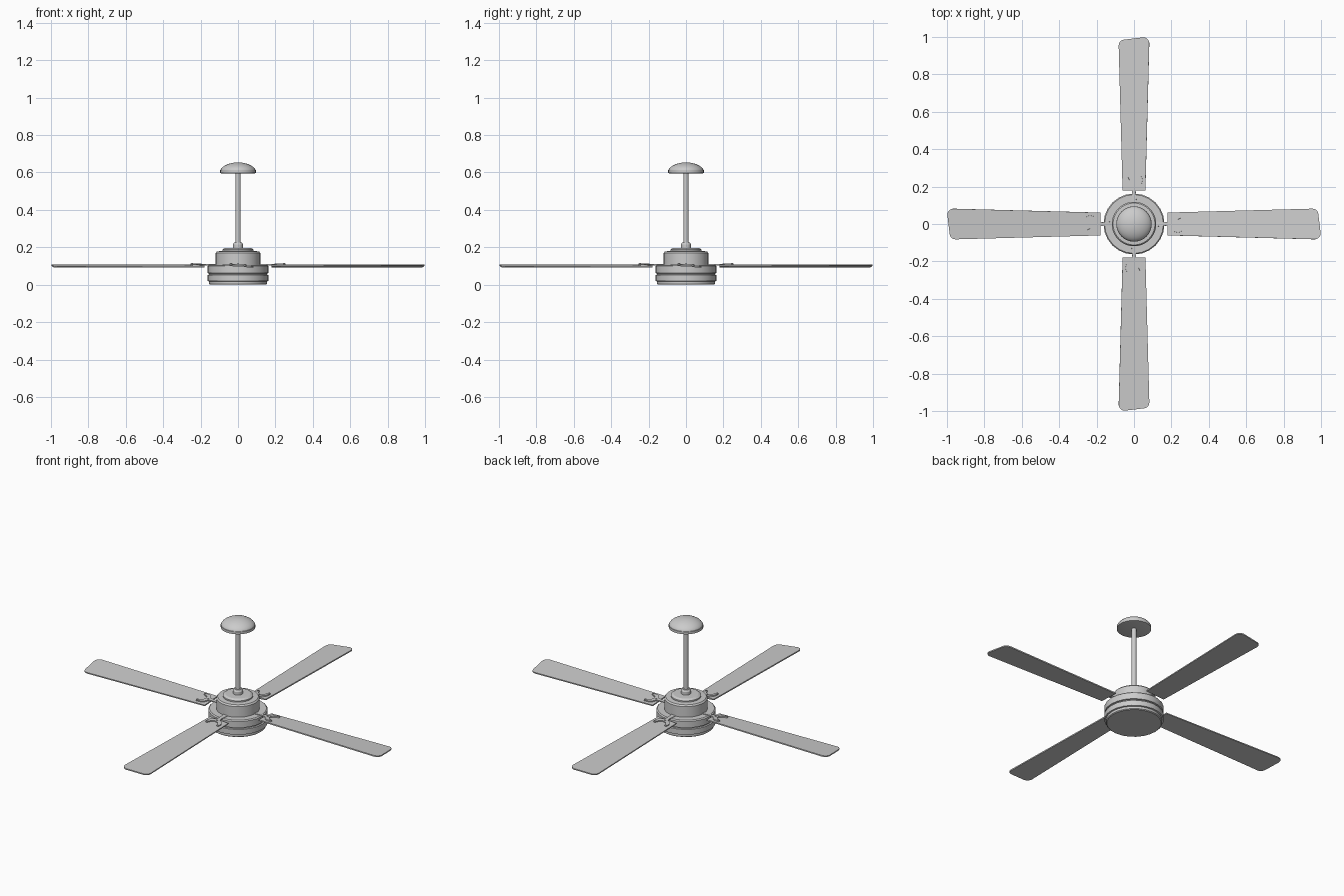
import bpy, bmesh, math
from mathutils import Matrix

if "Cube" in bpy.data.objects:
    bpy.data.objects.remove(bpy.data.objects["Cube"], do_unlink=True)

mat = bpy.data.materials.new("satin_grey")
mat.use_nodes = True
GREY = (0.6, 0.6, 0.6, 1)
mat.diffuse_color = GREY
mat.node_tree.nodes["Principled BSDF"].inputs["Base Color"].default_value = GREY


def finish(name, bm, angle=30):
    bmesh.ops.recalc_face_normals(bm, faces=bm.faces)
    mesh = bpy.data.meshes.new(name)
    bm.to_mesh(mesh)
    bm.free()
    obj = bpy.data.objects.new(name, mesh)
    bpy.context.collection.objects.link(obj)
    mesh.materials.append(mat)
    bpy.ops.object.select_all(action="DESELECT")
    obj.select_set(True)
    bpy.context.view_layer.objects.active = obj
    bpy.ops.object.shade_smooth_by_angle(angle=math.radians(angle))
    return obj


def lathe(name, profile, sides):
    """Turn (radius, height) points around z and cap both ends."""
    bm = bmesh.new()
    rings = []
    for r, z in profile:
        rings.append([bm.verts.new((r * math.cos(a), r * math.sin(a), z))
                      for a in (math.tau * i / sides for i in range(sides))])
    for low, high in zip(rings, rings[1:]):
        for i in range(sides):
            j = (i + 1) % sides
            bm.faces.new((low[i], low[j], high[j], high[i]))
    bm.faces.new(rings[0])
    bm.faces.new(rings[-1])
    return finish(name, bm)


def plate(name, outline, z, thick, turn, pitch):
    """Extrude a flat outline, pitch it about x, lift it and turn it about z."""
    bm = bmesh.new()
    face = bm.faces.new([bm.verts.new((x, y, -thick / 2)) for x, y in outline])
    new = bmesh.ops.extrude_face_region(bm, geom=[face])["geom"]
    bmesh.ops.translate(bm, vec=(0, 0, thick),
                        verts=[v for v in new if isinstance(v, bmesh.types.BMVert)])
    move = Matrix.Rotation(turn, 4, "Z") @ Matrix.Translation((0, 0, z)) @ Matrix.Rotation(pitch, 4, "X")
    bmesh.ops.transform(bm, matrix=move, verts=bm.verts)
    return finish(name, bm)


def arc(cx, cy, r, start, end, steps=6):
    angles = [math.radians(start + (end - start) * i / steps) for i in range(steps + 1)]
    return [(cx + r * math.cos(a), cy + r * math.sin(a)) for a in angles]


# Motor housing: stepped drum with a groove, then the upper drum and its cap
lathe("motor_housing", [(0.15, 0), (0.155, 0.004), (0.155, 0.018), (0.163, 0.02), (0.163, 0.052),
                        (0.155, 0.054), (0.155, 0.06), (0.163, 0.062), (0.163, 0.1),
                        (0.157, 0.106), (0.115, 0.106)], 24)
lathe("upper_drum", [(0.119, 0.1), (0.119, 0.17), (0.112, 0.178), (0.083, 0.18)], 40)
lathe("drum_cap", [(0.083, 0.175), (0.083, 0.188), (0.07, 0.196), (0.03, 0.197)], 32)

# Hanging rod with its collar
lathe("rod_collar", [(0.027, 0.19), (0.027, 0.215), (0.021, 0.225), (0.014, 0.226)], 20)
lathe("hanging_rod", [(0.014, 0.19), (0.014, 0.61)], 20)

# Ceiling canopy: shallow dome on a short rim
dome = [(0.093 * math.cos(t), 0.613 + 0.041 * math.sin(t) ** 1.3)
        for t in (math.radians(84) * i / 8 for i in range(9))]
lathe("ceiling_canopy", [(0.088, 0.595), (0.095, 0.597), (0.095, 0.612)] + dome, 32)

# Blade outline: widens outwards, rounded and slightly slanted at the tip
blade_outline = ([(0.18, 0.061), (0.18, -0.061)]
                 + arc(0.966, -0.05, 0.032, -90, 0) + arc(0.954, 0.05, 0.032, 0, 90))
# Blade bracket outline: narrow neck opening into a crescent fork
bracket_outline = ([(0.11, -0.014), (0.165, -0.009), (0.19, -0.012)]
                   + arc(0.235, 0, 0.045, 220, 280, 4)
                   + arc(0.245, -0.038, 0.008, -90, 90, 4)
                   + arc(0.24, 0, 0.026, 265, 95, 8)
                   + arc(0.245, 0.038, 0.008, -90, 90, 4)
                   + arc(0.235, 0, 0.045, 80, 140, 4)
                   + [(0.19, 0.012), (0.165, 0.009), (0.11, 0.014)])

PITCH = math.radians(-4)
for n, side in enumerate(("left", "back", "right", "front")):
    turn = n * math.pi / 2
    plate(side + "_blade", blade_outline, 0.1, 0.007, turn, PITCH)
    plate(side + "_bracket", bracket_outline, 0.1065, 0.007, turn, PITCH)
    # Screws that hold the bracket to the blade
    for k, (x, y) in enumerate([(0.2, 0.0), (0.245, 0.038), (0.245, -0.038)]):
        plate(f"{side}_screw_{k + 1}", arc(x, y, 0.005, 0, 315, 7), 0.111, 0.004, turn, PITCH)
